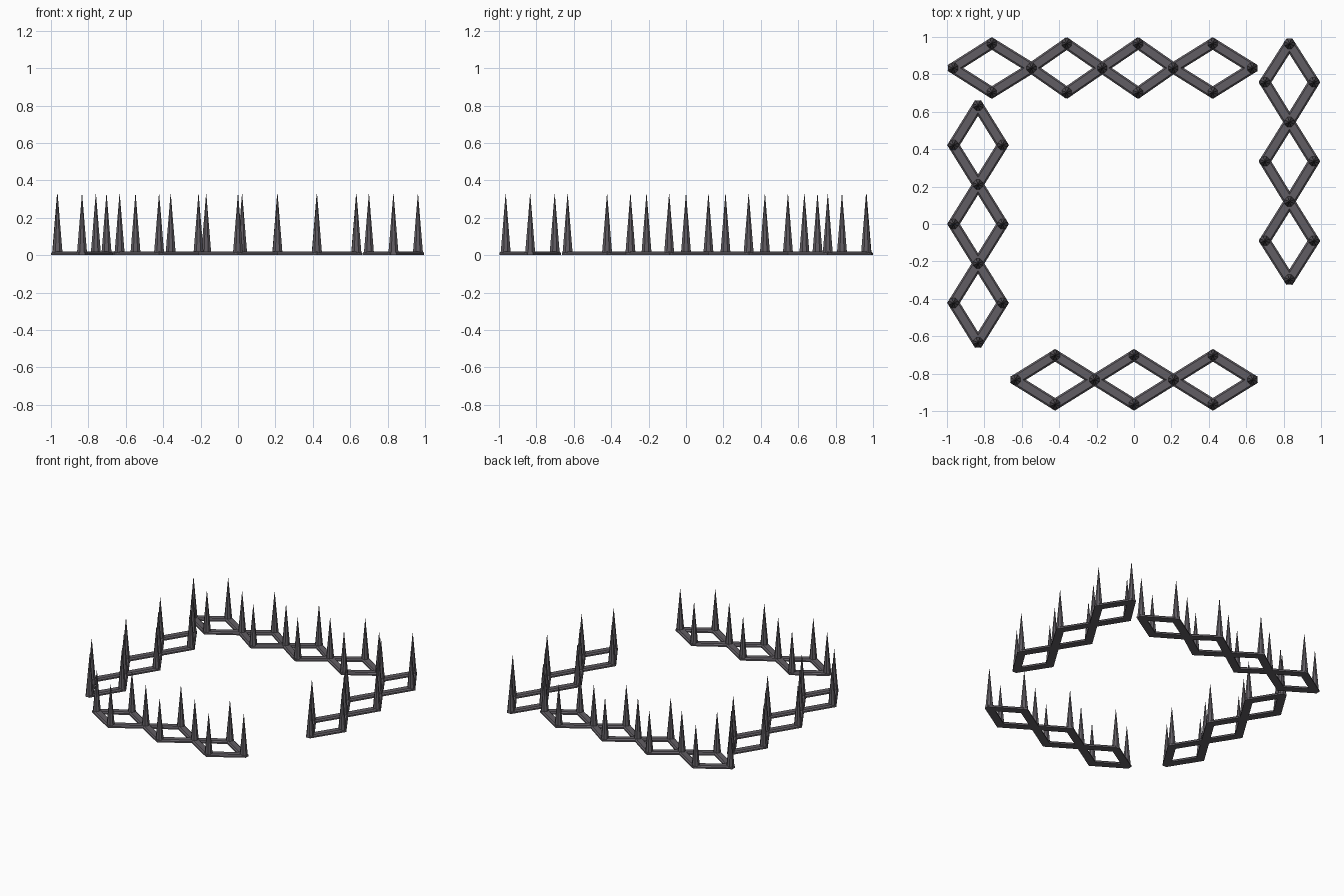
import bpy, bmesh
from math import pi, cos, sin
from mathutils import Vector, Matrix

if "Cube" in bpy.data.objects:
    bpy.data.objects.remove(bpy.data.objects["Cube"])

mat = bpy.data.materials.new("dark_iron")
mat.diffuse_color = (0.12, 0.11, 0.125, 1)
mat.use_nodes = True
mat.node_tree.nodes["Principled BSDF"].inputs["Base Color"].default_value = mat.diffuse_color

# bar cross-section: flat top with chamfered edges (across, up)
SECTION = [(-0.029, 0), (0.029, 0), (0.029, 0.011), (0.02, 0.02), (-0.02, 0.02), (-0.029, 0.011)]
HALF = 0.131   # half width of the lattice
END = 0.017    # bar overrun past each joint


def finish(name, bm):
    bmesh.ops.recalc_face_normals(bm, faces=bm.faces)
    me = bpy.data.meshes.new(name)
    bm.to_mesh(me)
    bm.free()
    me.materials.append(mat)
    bpy.context.collection.objects.link(bpy.data.objects.new(name, me))


def add_bar(bm, a, b):
    a, b = Vector((*a, 0)), Vector((*b, 0))
    d = (b - a).normalized()
    side = Vector((-d.y, d.x, 0))
    rings = [[bm.verts.new(p + side * u + Vector((0, 0, z))) for u, z in SECTION]
             for p in (a - d * END, b + d * END)]
    n = len(SECTION)
    for i in range(n):
        j = (i + 1) % n
        bm.faces.new((rings[0][i], rings[0][j], rings[1][j], rings[1][i]))
    bm.faces.new(rings[0])
    bm.faces.new(rings[1])


def add_spike(bm, p):
    # stout foot narrowing to a needle tip
    bmesh.ops.create_cone(bm, cap_ends=True, segments=8, radius1=0.030, radius2=0.001,
                          depth=0.326, matrix=Matrix.Translation((*p, 0.163)) @ Matrix.Rotation(pi / 8, 4, 'Z'))


def caltrop_strip(name, stations, centre, along_x):
    """Scissor lattice: stations alternate between crossing and spread joints."""
    def pt(s, off):
        return (s, centre + off) if along_x else (centre + off, s)
    bars, spikes = bmesh.new(), bmesh.new()
    for i, s in enumerate(stations):
        if i % 2 == 0:
            add_spike(spikes, pt(s, 0))
            continue
        for off in (-HALF, HALF):
            add_spike(spikes, pt(s, off))
            for end in (stations[i - 1], stations[i + 1]):
                add_bar(bars, pt(s, off), pt(end, 0))
    finish(name + "_lattice", bars)
    finish(name + "_spikes", spikes)


even = [i * 0.211 for i in range(-3, 4)]
caltrop_strip("front_strip", even, -0.833, True)
caltrop_strip("left_strip", even, -0.834, False)
caltrop_strip("right_strip", [0.963, 0.758, 0.545, 0.335, 0.12, -0.09, -0.297], 0.831, False)
caltrop_strip("back_strip", [-0.967, -0.76, -0.548, -0.36, -0.17, 0.022, 0.21, 0.421, 0.632], 0.834, True)
